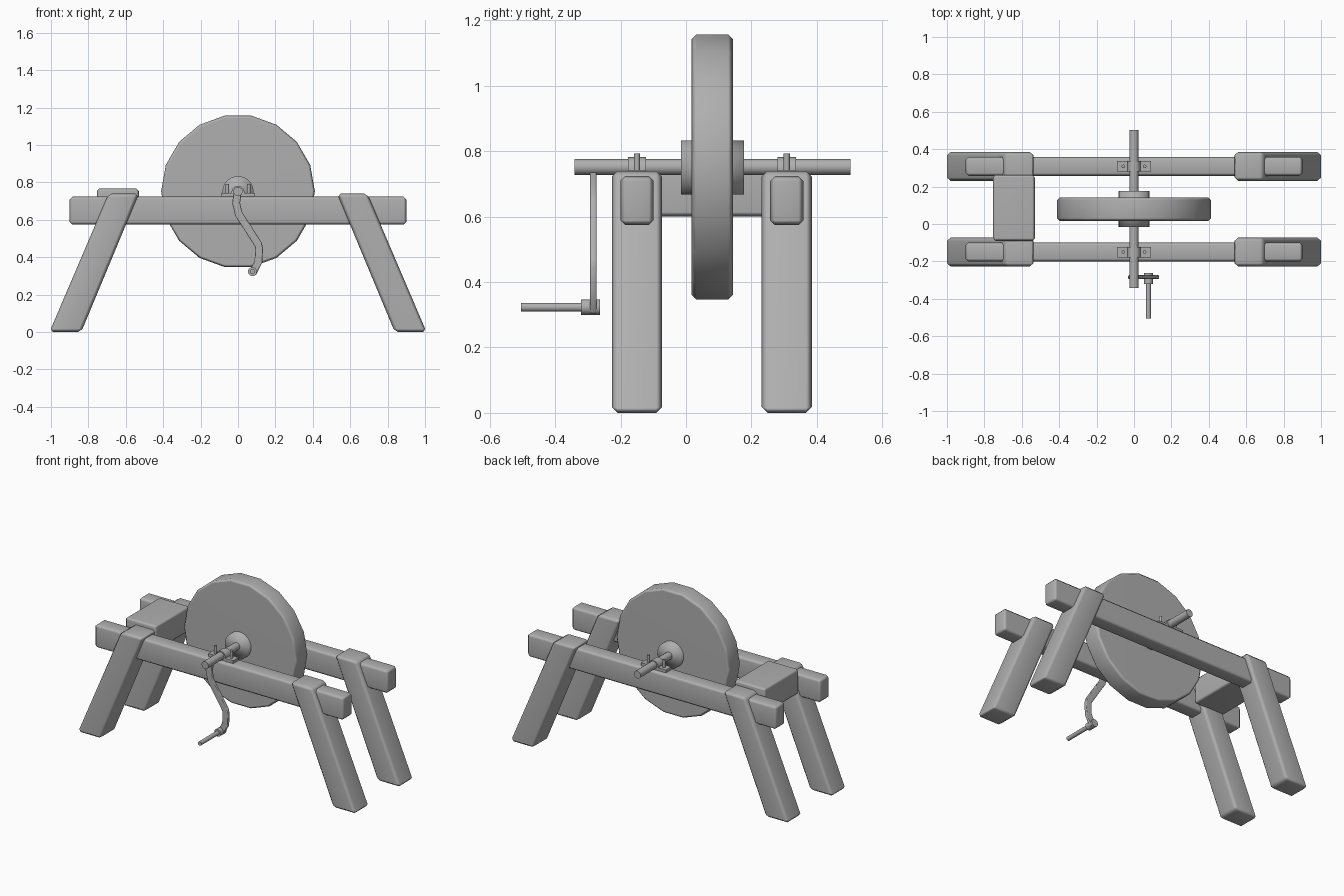
import bpy, bmesh, math
from mathutils import Vector

if "Cube" in bpy.data.objects:
    bpy.data.objects.remove(bpy.data.objects["Cube"])

FRONT_Y, BACK_Y = -0.15, 0.308      # rail centre lines
AXLE_Z = 0.752

# Dark grey shared by every part
grey = bpy.data.materials.new("dark_grey")
grey.diffuse_color = (0.43, 0.43, 0.43, 1)
grey.use_nodes = True
grey.node_tree.nodes["Principled BSDF"].inputs["Base Color"].default_value = grey.diffuse_color


def finish(ob, angle=62, weighted=True):
    """Grey, smooth shading, and large faces kept visually flat."""
    ob.data.materials.append(grey)
    bpy.ops.object.select_all(action='DESELECT')
    ob.select_set(True)
    bpy.context.view_layer.objects.active = ob
    bpy.ops.object.shade_smooth_by_angle(angle=math.radians(angle))
    if weighted:
        mod = ob.modifiers.new("flat_faces", 'WEIGHTED_NORMAL')
        mod.keep_sharp = True


def prism(name, profile, y0, y1, bevel=0.0, angle=62, weighted=True):
    """Extrude an (x, z) outline along y and chamfer its hard edges."""
    bm = bmesh.new()
    a = [bm.verts.new((x, y0, z)) for x, z in profile]
    b = [bm.verts.new((x, y1, z)) for x, z in profile]
    n = len(a)
    bm.faces.new(a)
    bm.faces.new(b[::-1])
    for i in range(n):
        j = (i + 1) % n
        bm.faces.new((a[i], b[i], b[j], a[j]))
    bmesh.ops.recalc_face_normals(bm, faces=bm.faces)
    if bevel:
        hard = [e for e in bm.edges if e.calc_face_angle() > math.radians(50)]
        bmesh.ops.bevel(bm, geom=hard, offset=bevel, offset_type='OFFSET',
                        segments=1, profile=0.5, affect='EDGES')
    mesh = bpy.data.meshes.new(name)
    bm.to_mesh(mesh)
    bm.free()
    ob = bpy.data.objects.new(name, mesh)
    bpy.context.collection.objects.link(ob)
    finish(ob, angle, weighted)


def rect(x0, x1, z0, z1):
    return [(x0, z0), (x1, z0), (x1, z1), (x0, z1)]


def ring(x, z, r, n):
    return [(x + r * math.cos(2 * math.pi * i / n),
             z + r * math.sin(2 * math.pi * i / n)) for i in range(n)]


def strip(path, half):
    """Outline of a flat bar that follows a path in x, z."""
    pts = [Vector(p) for p in path]
    left, right = [], []
    for i, p in enumerate(pts):
        d = (pts[min(i + 1, len(pts) - 1)] - pts[max(i - 1, 0)]).normalized()
        side = Vector((-d.y, d.x)) * half
        left.append(tuple(p + side))
        right.append(tuple(p - side))
    return left + right[::-1]


for label, y in (("front", FRONT_Y), ("back", BACK_Y)):
    # Long rail
    prism(f"{label}_rail", rect(-0.9, 0.9, 0.574, 0.724), y - 0.051, y + 0.051, 0.015)
    # Splayed legs
    for side, s in (("left", -1), ("right", 1)):
        outline = [(s * 0.838, 0), (s * 1.008, 0), (s * 0.692, 0.74), (s * 0.53, 0.74)]
        prism(f"{label}_{side}_leg", outline, y - 0.077, y + 0.077, 0.018)
    # Bearing strap: two flanges joined by an arch over the axle
    arch = [(0.034 * math.cos(math.radians(a)), AXLE_Z + 0.03 * math.sin(math.radians(a)))
            for a in range(0, 181, 30)]
    strap = [(-0.09, 0.715), (0.09, 0.715), (0.09, 0.743), (0.034, 0.743)]
    strap += arch + [(-0.034, 0.743), (-0.09, 0.743)]
    prism(f"{label}_bearing_strap", strap, y - 0.028, y + 0.028)
    # Upright bolts
    for s in (-1, 1):
        bpy.ops.mesh.primitive_cylinder_add(vertices=10, radius=0.0095, depth=0.075,
                                            location=(s * 0.057, y, 0.755))
        bolt = bpy.context.object
        bolt.name = f"{label}_strap_bolt"
        finish(bolt)

# Cross block between the left legs
prism("cross_block", rect(-0.755, -0.53, 0.6, 0.768), -0.09, 0.263, 0.014)

# Grinding wheel, softly shaded hub, and axle
prism("grinding_wheel", ring(0, AXLE_Z, 0.411, 18), 0.017, 0.143, 0.014)
prism("wheel_hub", ring(0, AXLE_Z - 0.002, 0.084, 18), -0.016, 0.177,
      angle=180, weighted=False)
prism("axle", ring(0, AXLE_Z, 0.0245, 16), -0.341, 0.503)

# Bent crank arm
crank_path = [(0, 0.758), (-0.01, 0.69), (0.004, 0.63), (0.055, 0.552),
              (0.108, 0.468), (0.113, 0.445), (0.109, 0.375), (0.076, 0.312)]
prism("crank_arm", strip(crank_path, 0.021), -0.294, -0.273, 0.004)

# Crank handle with collar
prism("crank_collar", ring(0.077, 0.323, 0.024, 14), -0.321, -0.263)
prism("crank_handle", ring(0.077, 0.323, 0.0135, 12), -0.505, -0.28)
